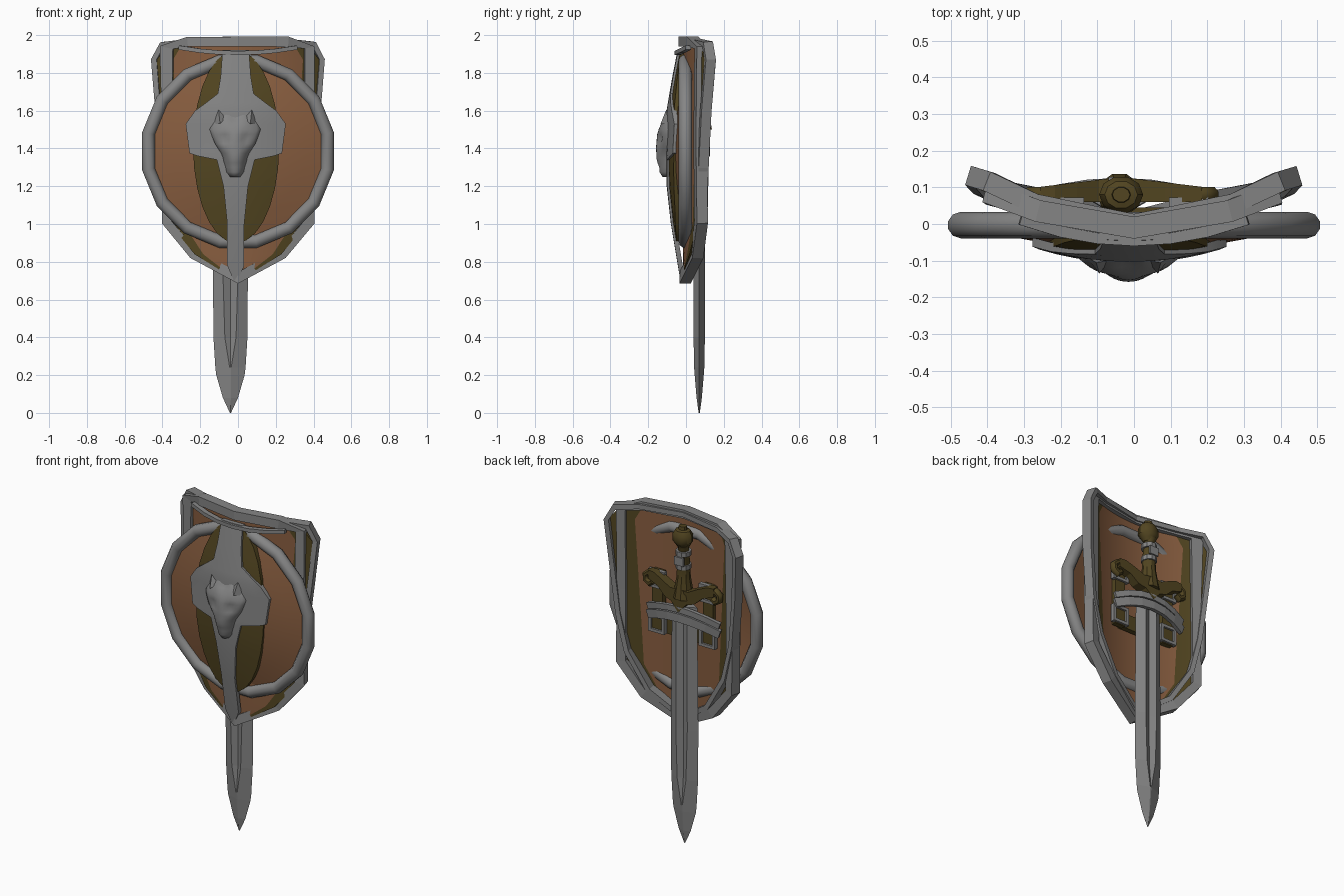
import bpy, bmesh, math
from mathutils import Vector as V

if "Cube" in bpy.data.objects:
    bpy.data.objects.remove(bpy.data.objects["Cube"])


def material(name, rgb):
    m = bpy.data.materials.new(name)
    m.diffuse_color = (*rgb, 1)
    m.use_nodes = True
    m.node_tree.nodes["Principled BSDF"].inputs["Base Color"].default_value = m.diffuse_color
    return m


GREY = material("steel grey", (0.235, 0.235, 0.235))
BROWN = material("wood brown", (0.245, 0.11, 0.05))
OLIVE = material("dark olive bronze", (0.085, 0.06, 0.015))


def make(name, verts, faces, mats, smooth=None):
    me = bpy.data.meshes.new(name)
    me.from_pydata([tuple(v) for v in verts], [], faces)
    bm = bmesh.new()
    bm.from_mesh(me)
    bmesh.ops.remove_doubles(bm, verts=bm.verts, dist=0.0005)
    bmesh.ops.recalc_face_normals(bm, faces=bm.faces)
    bm.to_mesh(me)
    bm.free()
    ob = bpy.data.objects.new(name, me)
    bpy.context.collection.objects.link(ob)
    for m in mats:
        me.materials.append(m)
    if smooth:
        bpy.context.view_layer.objects.active = ob
        ob.select_set(True)
        bpy.ops.object.shade_smooth_by_angle(angle=math.radians(smooth))
        ob.select_set(False)
    return ob


def lerp(table, z):
    for (a, p), (b, q) in zip(table, table[1:]):
        if z <= b:
            return p + (q - p) * max(0, (z - a) / (b - a))
    return table[-1][1]


# closed relief plate: rows of width w(z), front surface y(x, z), thickness th
def plate(name, zs, w, y, n, th, mats, smooth=35, cx=0.0):
    verts, faces = [], []
    R, C = len(zs), n + 1
    for off in (0, th):
        for z in zs:
            for i in range(C):
                x = w(z) * (2 * i / n - 1)
                verts.append((x + cx, y(x, z) + off, z))
    idx = lambda s, r, c: s * R * C + r * C + c
    for s in (0, 1):
        for r in range(R - 1):
            for c in range(n):
                faces.append((idx(s, r, c), idx(s, r, c + 1), idx(s, r + 1, c + 1), idx(s, r + 1, c)))
    for r in range(R - 1):
        for c in (0, n):
            faces.append((idx(0, r, c), idx(0, r + 1, c), idx(1, r + 1, c), idx(1, r, c)))
    for c in range(n):
        for r in (0, R - 1):
            faces.append((idx(0, r, c), idx(0, r, c + 1), idx(1, r, c + 1), idx(1, r, c)))
    return make(name, verts, faces, mats, smooth)


# bar of k-sided section swept along a path; width lies across, depth along the normal
def sweep(name, pts, width, depth, mat, closed=False, k=4, smooth=None, bend=0.7):
    pts = [V(p) for p in pts]
    N, verts, faces = len(pts), [], []
    for i, p in enumerate(pts):
        a = pts[i - 1] if closed or i else p
        b = pts[(i + 1) % N] if closed or i < N - 1 else p
        t = (b - a).normalized()
        d = V((-bend * p.x, 1, 0))
        d = (d - t * d.dot(t)).normalized()
        s = t.cross(d)
        seg = (b - p if b != p else p - a).normalized()
        mit = min(1.4, 1 / max(0.3, t.dot(seg)))
        f = 1 if k > 4 else math.sqrt(2)
        for j in range(k):
            q = math.tau * (j + 0.5) / k
            verts.append(p + s * (math.cos(q) * f * width / 2 * mit) + d * (math.sin(q) * f * depth / 2))
    for i in range(N if closed else N - 1):
        for j in range(k):
            m, j2 = (i + 1) % N, (j + 1) % k
            faces.append((i * k + j, i * k + j2, m * k + j2, m * k + j))
    if not closed:
        faces += [tuple(range(k)), tuple(range((N - 1) * k, N * k))]
    return make(name, verts, faces, [mat], smooth)


def mirrored(half):  # half path starts at x = 0 and may end there
    return half + [(-x, y, z) for x, y, z in reversed(half) if x > 0.001]


def box(name, c, s, mat):
    c, s = V(c), V(s) / 2
    v = [c + V((s.x * a, s.y * b, s.z * d)) for a in (-1, 1) for b in (-1, 1) for d in (-1, 1)]
    f = [(0, 1, 3, 2), (4, 5, 7, 6), (0, 1, 5, 4), (2, 3, 7, 6), (0, 2, 6, 4), (1, 3, 7, 5)]
    return make(name, v, f, [mat])


def lathe(name, rows, cx, cy, n, mat, sy=1.0, smooth=35):
    verts = [(cx + r * math.cos(math.tau * i / n), cy + sy * r * math.sin(math.tau * i / n), z)
             for z, r in rows for i in range(n)]
    faces = [(a * n + i, a * n + (i + 1) % n, (a + 1) * n + (i + 1) % n, (a + 1) * n + i)
             for a in range(len(rows) - 1) for i in range(n)]
    faces += [tuple(range(n)), tuple(range((len(rows) - 1) * n, len(rows) * n))]
    return make(name, verts, faces, [mat], smooth)


# long curved shield board: olive edges, wider on the back
board_w = [(0.70, 0.005), (0.84, 0.23), (1.0, 0.36), (1.2, 0.375), (1.87, 0.43), (1.95, 0.37)]
board = plate("long_shield_board", [0.70, 0.77, 0.84, 0.92, 1.0, 1.2, 1.4, 1.6, 1.75, 1.87, 1.95],
              lambda z: lerp(board_w, z), lambda x, z: -0.015 + 0.62 * x * x, 20, 0.02, [BROWN, OLIVE])
for p in board.data.polygons:
    u = abs(p.center.x) / lerp(board_w, p.center.z)
    p.material_index = int(u > (0.7 if p.normal.y > 0 else 0.79))

# steel rims of the long shield
sweep("long_shield_rim", mirrored([(0, -0.01, 1.965), (0.26, 0.035, 1.965), (0.372, 0.08, 1.935), (0.37, 0.075, 1.45),
      (0.37, 0.08, 1.01), (0.23, 0.06, 0.84), (0, -0.005, 0.715)]), 0.052, 0.06, GREY, True)
sweep("outer_back_rim", mirrored([(0, 0.0, 1.965), (0.27, 0.055, 1.965), (0.395, 0.115, 1.95), (0.438, 0.128, 1.87),
      (0.417, 0.105, 1.6), (0.385, 0.09, 1.3), (0.33, 0.085, 1.08), (0.2, 0.06, 0.87), (0, 0.01, 0.735)]),
      0.028, 0.055, GREY, True)
sweep("top_lip", [(x, -0.045 + 0.6 * x * x, 1.905 + 0.3 * x * x) for x in (-0.31, -0.2, -0.1, 0, 0.1, 0.2, 0.31)],
      0.022, 0.03, GREY)

# round shield: domed board and tubular ring
n = 32
dome = [V((0, -0.07, 1.395))]
dome += [V((r * math.cos(math.tau * i / n), -0.07 * (1 - (r / 0.48) ** 2), 1.395 + r * math.sin(math.tau * i / n)))
         for r in (0.12, 0.24, 0.36, 0.475) for i in range(n)]
df = [(0, 1 + i, 1 + (i + 1) % n) for i in range(n)]
df += [(1 + a * n + i, 1 + a * n + (i + 1) % n, 1 + a * n + n + (i + 1) % n, 1 + a * n + n + i)
       for a in range(3) for i in range(n)]
make("round_shield_board", dome, df, [BROWN], 40)
ring = [math.tau * (i + 0.5) / 16 for i in range(16)]
sweep("round_shield_ring", [(0.483 * math.sin(a), -0.003, 1.385 + 0.487 * math.cos(a)) for a in ring],
      0.07, 0.072, GREY, True, 10, 60, 0)

# olive centre panel
ridge = [(0.70, -0.03), (0.85, -0.055), (1.0, -0.08), (1.25, -0.108), (1.6, -0.103), (1.75, -0.078), (1.92, -0.045)]
ys = lambda z: lerp(ridge, z)
plate("olive_centre_panel", [0.90 + 0.51 * (1 - math.cos(math.pi * i / 14)) for i in range(15)],
      lambda z: 0.003 + 0.225 * math.sqrt(max(0, 1 - ((z - 1.41) / 0.51) ** 2)),
      lambda x, z: ys(z) + 0.012 + 0.6 * x * x, 8, 0.03, [OLIVE], cx=-0.01)

# steel strap with cross wings
strap_w = [(0.70, 0.01), (0.78, 0.045), (1.0, 0.045), (1.2, 0.065), (1.34, 0.10), (1.36, 0.20), (1.375, 0.245),
           (1.53, 0.265), (1.60, 0.215), (1.64, 0.16), (1.69, 0.095), (1.78, 0.08), (1.92, 0.07)]
plate("steel_strap", [a for a, b in strap_w], lambda z: lerp(strap_w, z),
      lambda x, z: ys(z) + 0.6 * x * x, 8, 0.025, [GREY], cx=-0.012)

# beast head
head_w = [(1.25, 0.04), (1.28, 0.055), (1.36, 0.065), (1.43, 0.11), (1.50, 0.135), (1.56, 0.125), (1.60, 0.09)]
head_y = [(1.25, -0.125), (1.28, -0.143), (1.34, -0.157), (1.42, -0.158), (1.48, -0.152), (1.55, -0.128), (1.60, -0.10)]


def head_front(x, z):
    w = lerp(head_w, z)
    eye = 0.018 * math.exp(-((abs(x) - 0.055) ** 2 + (z - 1.45) ** 2) / 0.0007)
    mouth = 0.012 * math.exp(-((z - 1.31) / 0.012) ** 2)
    brow = 0.02 * math.exp(-(x / 0.035) ** 2 - ((z - 1.57) / 0.03) ** 2)
    return lerp(head_y, z) + 0.05 * (abs(x) / w) ** 2.2 + eye + mouth + brow


plate("beast_head", [1.25 + 0.025 * i for i in range(15)], lambda z: lerp(head_w, z), head_front, 14, 0.05,
      [GREY], 60, -0.015)
for s in (-1, 1):
    make("beast_ear", [(s * a - 0.015, b, c) for a, b, c in
         ((0.05, -0.10, 1.56), (0.115, -0.09, 1.53), (0.08, -0.135, 1.53), (0.088, -0.105, 1.605))],
         [(0, 1, 2), (0, 1, 3), (1, 2, 3), (0, 2, 3)], [GREY])

# sword blade with fuller
SX, SY = -0.04, 0.07
rows = [(0, 0.003, 0.003, 1, 0.05), (0.08, 0.04, 0.014, 1, 0.05), (0.2, 0.075, 0.024, 1, 0.05),
        (0.24, 0.08, 0.027, 1, 0.05), (0.4, 0.09, 0.03, 0.45, 0.33), (0.7, 0.092, 0.03, 0.4, 0.42),
        (1.45, 0.085, 0.03, 0.4, 0.42)]
bv, bf = [], []
for z, w, t, g, k in rows:
    sec = [(-1, 0), (-k, -1), (0, -g), (k, -1), (1, 0), (k, 1), (0, g), (-k, 1)]
    bv += [(SX + a * w, SY + b * t, z) for a, b in sec]
for r in range(len(rows) - 1):
    bf += [(r * 8 + j, r * 8 + (j + 1) % 8, r * 8 + 8 + (j + 1) % 8, r * 8 + 8 + j) for j in range(8)]
bf += [tuple(range(8)), tuple(range(len(bv) - 8, len(bv)))]
make("sword_blade", bv, bf, [GREY])

# sword hilt
lathe("sword_grip", [(1.5, 0.06), (1.56, 0.05), (1.62, 0.04), (1.8, 0.03), (1.82, 0.042)], SX, 0.08, 10, OLIVE)
lathe("pommel", [(1.80, 0.03), (1.82, 0.045), (1.84, 0.06), (1.88, 0.06), (1.905, 0.045), (1.91, 0.026), (1.93, 0.024)],
      SX + 0.005, 0.08, 10, OLIVE, 0.85)
guard_top = [(0, 1.56), (0.06, 1.555), (0.12, 1.585), (0.18, 1.61), (0.22, 1.61)]
guard_low = [(0, 1.42), (0.05, 1.475), (0.10, 1.49), (0.15, 1.535), (0.22, 1.56)]
# guard body: flat bronze outline, thick in the middle
gp = [(x, z) for x, z in guard_top] + [(x, z) for x, z in reversed(guard_low)]
gp += [(-x, z) for x, z in guard_low[1:]] + [(-x, z) for x, z in reversed(guard_top[1:])]
m = len(gp)
gv = [(SX + 0.005 + x, (0.128 if s else 0.06) - 0.12 * abs(x) * s, z) for s in (0, 1) for x, z in gp]
gf = [(i, (i + 1) % m, m + (i + 1) % m, m + i) for i in range(m)] + [tuple(range(m)), tuple(range(m, 2 * m))]
make("sword_guard", gv, gf, [OLIVE])
for s in (-1, 1):
    curl = [(0.19, 1.585), (0.225, 1.59), (0.248, 1.57), (0.245, 1.54), (0.22, 1.525), (0.20, 1.54)]
    sweep("guard_curl", [(SX + 0.005 + s * a, 0.08, z) for a, z in curl], 0.036, 0.045, OLIVE, False, 8, 50, 0)
for z in (1.69, 1.77):
    lathe("grip_band", [(z - 0.014, 0.044), (z + 0.014, 0.044)], SX, 0.08, 10, GREY)
box("grip_clasp", (SX, 0.122, 1.73), (0.06, 0.012, 0.05), GREY)

# back harness: sword strap, leather straps and buckles
for z, t in ((1.335, 0.05), (1.385, 0.035)):
    sweep("sword_strap", [(SX + a, 0.115 - 0.7 * a * a, z + 0.05 - 0.9 * a * a) for a in
          (-0.24, -0.16, -0.08, 0, 0.08, 0.16, 0.24)], t, 0.022, GREY, bend=0)
for s in (-1, 1):
    x = s * 0.17 - 0.02
    box("leather_strap", (x, 0.045, 1.41), (0.07, 0.03, 0.38), OLIVE)
    for z in (1.28, 1.55):
        sweep("buckle", [(x - 0.045, 0.06, z - 0.045), (x + 0.045, 0.06, z - 0.045), (x + 0.045, 0.06, z + 0.045),
              (x - 0.045, 0.06, z + 0.045)], 0.018, 0.025, GREY, True, bend=0)
box("cross_leather", (-0.02, 0.03, 1.27), (0.3, 0.03, 0.09), OLIVE)
